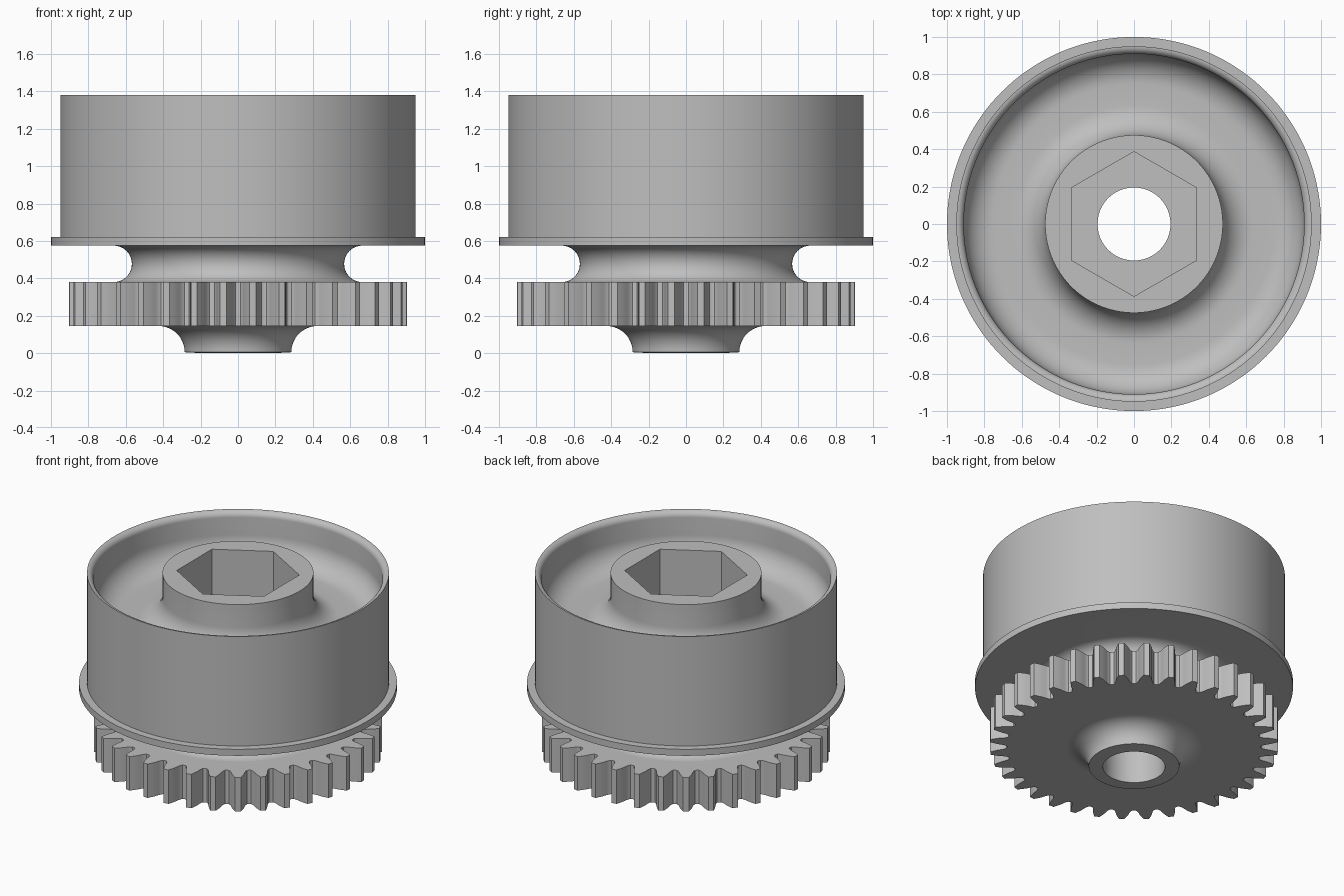
import bpy
import bmesh
from math import sin, cos, radians, pi

SEGMENTS = 144

cube = bpy.data.objects.get("Cube")
if cube:
    bpy.data.objects.remove(cube, do_unlink=True)

# Single plain grey
grey = bpy.data.materials.new("plain_grey")
grey.use_nodes = True
colour = (0.52, 0.52, 0.52, 1)
grey.diffuse_color = colour
grey.node_tree.nodes["Principled BSDF"].inputs["Base Color"].default_value = colour


def circle(r, z):
    return [(r * cos(2 * pi * i / SEGMENTS), r * sin(2 * pi * i / SEGMENTS), z)
            for i in range(SEGMENTS)]


def hexagon(apothem, z):
    """Ring of points on a hexagon with corners toward front and back."""
    ring = []
    for i in range(SEGMENTS):
        a = 2 * pi * i / SEGMENTS
        r = apothem / cos((a + pi / 6) % (pi / 3) - pi / 6)
        ring.append((r * cos(a), r * sin(a), z))
    return ring


def arc(cx, cz, r, start, end, steps=12):
    """Profile points (radius, height) along an arc, angles in degrees."""
    angles = [radians(start + (end - start) * i / steps) for i in range(steps + 1)]
    return [(cx + r * cos(a), cz + r * sin(a)) for a in angles]


def loft(name, rings):
    """Closed tube surface through rings, with the last joined to the first."""
    bm = bmesh.new()
    loops = [[bm.verts.new(p) for p in ring] for ring in rings]
    for k, lower in enumerate(loops):
        upper = loops[(k + 1) % len(loops)]
        n = len(lower)
        for i in range(n):
            j = (i + 1) % n
            bm.faces.new((lower[i], lower[j], upper[j], upper[i]))
    bmesh.ops.recalc_face_normals(bm, faces=bm.faces)
    mesh = bpy.data.meshes.new(name)
    bm.to_mesh(mesh)
    bm.free()
    mesh.materials.append(grey)
    obj = bpy.data.objects.new(name, mesh)
    bpy.context.collection.objects.link(obj)
    bpy.ops.object.select_all(action="DESELECT")
    obj.select_set(True)
    bpy.context.view_layer.objects.active = obj
    bpy.ops.object.shade_smooth_by_angle(angle=radians(30))
    return obj


# Drum body: outside from the foot up, over the rim, through the bowl to the hub
profile = [(0.195, 0)]
profile += arc(0.425, 0.005, 0.14, 180, 90)      # foot fillet
profile += arc(0.665, 0.4775, 0.0975, 270, 90, 20)  # waist groove
profile += [(1, 0.575), (1, 0.62), (0.95, 0.62)]  # flange
profile += arc(0.95, 1.34, 0.04, 90, 180, 8)     # rounded rim
profile += arc(0.75, 1.22, 0.16, 0, -90)         # bowl outer fillet
profile += arc(0.635, 1.22, 0.16, 270, 180)      # hub fillet
profile += [(0.475, 1.38)]
rings = [circle(r, z) for r, z in profile]

# Hexagonal socket and round bore
rings += [hexagon(0.335, 1.38), hexagon(0.335, 0.6), circle(0.195, 0.6)]
loft("drum_body", rings)

# Gear: half a tooth as (angle, radius), mirrored and repeated
TEETH = 36
half = [(1.1, 0.907), (1.85, 0.88), (2.5, 0.857), (3.0, 0.83),
        (3.4, 0.814), (4.1, 0.801)]
tooth = [(-a, r) for a, r in reversed(half)] + half + [(5, 0.798)]
outline = [(radians(10 * t + 5 + a), r) for t in range(TEETH) for a, r in tooth]


def gear_ring(z, radius=None):
    return [((radius or r) * cos(a), (radius or r) * sin(a), z) for a, r in outline]


low, high, core = 0.145, 0.38, 0.3
loft("gear_ring", [gear_ring(low, core), gear_ring(low),
                   gear_ring(high), gear_ring(high, core)])
